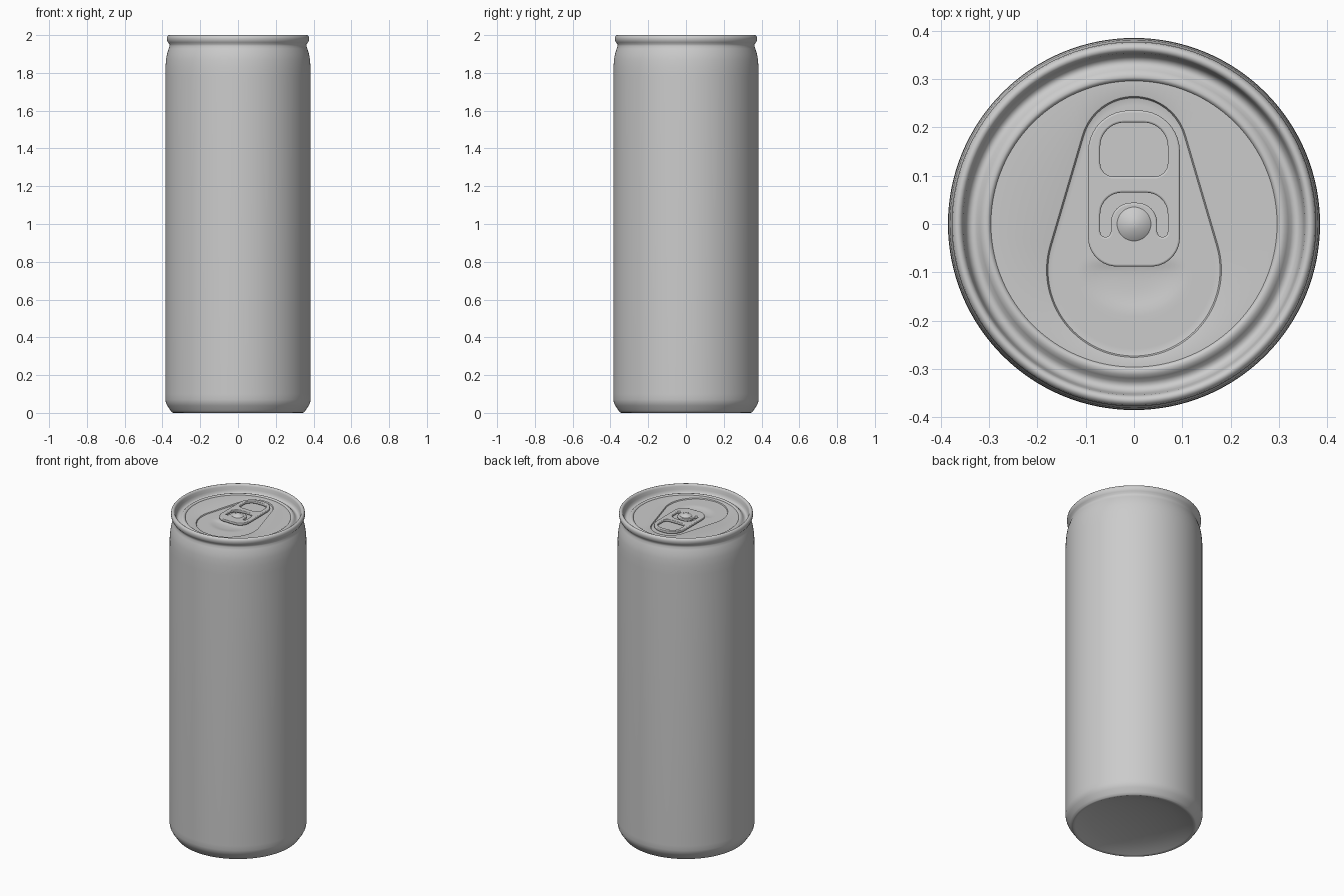
import bpy, bmesh
from math import sin, cos, pi, sqrt, hypot, exp, radians

if "Cube" in bpy.data.objects:
    bpy.data.objects.remove(bpy.data.objects["Cube"])

N = 128
PANEL = 1.960   # height of the lid panel


def finish(obj, angle=35):
    bpy.ops.object.select_all(action='DESELECT')
    obj.select_set(True)
    bpy.context.view_layer.objects.active = obj
    bpy.ops.object.shade_smooth_by_angle(angle=radians(angle))
    return obj


def loft(name, rings, start=None, end=None, angle=35):
    """Skin a stack of closed rings; start / end are optional pole points."""
    bm = bmesh.new()
    loops = [[bm.verts.new(p) for p in r] for r in rings]
    for a, b in zip(loops, loops[1:]):
        for i in range(len(a)):
            j = (i + 1) % len(a)
            bm.faces.new((a[i], a[j], b[j], b[i]))
    for pole, ring in ((start, loops[0]), (end, loops[-1])):
        if pole:
            v = bm.verts.new(pole)
            for i in range(len(ring)):
                bm.faces.new((v, ring[i], ring[(i + 1) % len(ring)]))
    bmesh.ops.recalc_face_normals(bm, faces=bm.faces)
    me = bpy.data.meshes.new(name)
    bm.to_mesh(me)
    bm.free()
    obj = bpy.data.objects.new(name, me)
    bpy.context.collection.objects.link(obj)
    return finish(obj, angle)


def circle(r, z, n=N):
    return [(r * cos(2 * pi * i / n), r * sin(2 * pi * i / n), z) for i in range(n)]


# Can wall: domed base, foot, straight side, neck, rolled rim and countersink
profile = [(.08, .048), (.16, .041), (.24, .029), (.30, .015), (.33, .004), (.342, 0),
           (.350, .003), (.358, .014), (.374, .038), (.381, .052), (.385, .07),
           (.385, .10), (.385, 1.78), (.384, 1.83), (.381, 1.87), (.376, 1.90),
           (.367, 1.928), (.362, 1.942), (.363, 1.952), (.371, 1.962), (.376, 1.972),
           (.377, 1.983), (.375, 1.993), (.369, 1.999), (.363, 2.0), (.357, 1.996),
           (.354, 1.988), (.351, 1.970), (.347, 1.956), (.340, 1.949), (.333, 1.948),
           (.326, 1.951), (.319, 1.959), (.312, 1.965), (.304, 1.967), (.299, 1.965),
           (.296, PANEL)]
loft("can_body", [circle(r, z) for r, z in profile], start=(0, 0, .05), angle=50)


# Lid panel with a sunken teardrop and a finger dimple
R1, R2, YB, H = .180, .110, -.095, .248   # big and small circle of the teardrop


def teardrop_distance(x, y):
    x, y = abs(x), y - YB
    b = (R1 - R2) / H
    a = sqrt(1 - b * b)
    k = -b * x + a * y
    if k < 0:
        return hypot(x, y) - R1
    if k > a * H:
        return hypot(x, y - H) - R2
    return x * a + y * b - R1


CY = -.02


def teardrop(offset, z, scale=1):
    pts = []
    for i in range(N):
        c, s = cos(2 * pi * i / N), sin(2 * pi * i / N)
        lo, hi = 0, .5
        for _ in range(24):
            mid = (lo + hi) / 2
            if teardrop_distance(mid * c, CY + mid * s) < offset:
                lo = mid
            else:
                hi = mid
        x, y = lo * c * scale, CY + lo * s * scale
        pts.append((x, y, z - dimple(x, y)))
    return pts


def dimple(x, y):
    d = hypot(x / .115, (y + .10) / .085)
    edge = 1 / (1 + exp((y + .085) / .006))
    return .007 * edge * max(0, 1 - d ** 4) ** 2 if d < 1 else 0


rings = [circle(.296, PANEL), teardrop(.004, PANEL), teardrop(.001, PANEL - .001),
         teardrop(-.002, PANEL - .007), teardrop(-.005, PANEL - .008)]
rings += [teardrop(-.005, PANEL - .008, 1 - k / 22) for k in range(1, 22)]
loft("lid_panel", rings, end=(0, CY, PANEL - .008))


# Pull tab: filled outline with a finger hole and a U-shaped slot
def rounded(x, y0, y1, r_bottom, r_top, steps=10):
    pts = []
    for cx, cy, r, a0 in ((x - r_bottom, y0 + r_bottom, r_bottom, -90),
                          (x - r_top, y1 - r_top, r_top, 0),
                          (-x + r_top, y1 - r_top, r_top, 90),
                          (-x + r_bottom, y0 + r_bottom, r_bottom, 180)):
        for i in range(steps + 1):
            a = radians(a0 + 90 * i / steps)
            pts.append((cx + r * cos(a), cy + r * sin(a)))
    return pts


def arch(x, top, r, foot):
    """Open arch from the right foot over to the left foot."""
    right = [(x, foot)] + [(x - r + r * cos(pi * i / 20), top - r + r * sin(pi * i / 20))
                           for i in range(11)]
    return right + [(-px, py) for px, py in reversed(right)]


def slot():
    foot, xo, xi = -.016, .070, .048
    cap = [(-(xo + xi) / 2 + (xo - xi) / 2 * cos(pi + pi * i / 8),
            foot + (xo - xi) / 2 * sin(pi + pi * i / 8)) for i in range(1, 8)]
    inner = arch(xi, .044, .042, foot)[::-1]
    return (arch(xo, .065, .045, foot) + cap + inner
            + [(-px, py) for px, py in reversed(cap)])


def plate(name, outlines, z, half, bevel):
    cu = bpy.data.curves.new(name, 'CURVE')
    cu.dimensions, cu.fill_mode = '2D', 'BOTH'
    cu.extrude, cu.bevel_depth, cu.bevel_resolution, cu.offset = half, bevel, 2, -bevel
    for pts in outlines:
        sp = cu.splines.new('POLY')
        clean = [p for i, p in enumerate(pts) if hypot(p[0] - pts[i - 1][0], p[1] - pts[i - 1][1]) > 1e-5]
        sp.points.add(len(clean) - 1)
        for q, (x, y) in zip(sp.points, clean):
            q.co = (x, y, 0, 1)
        sp.use_cyclic_u = True
    obj = bpy.data.objects.new(name, cu)
    obj.location.z = z
    bpy.context.collection.objects.link(obj)
    bpy.ops.object.select_all(action='DESELECT')
    obj.select_set(True)
    bpy.context.view_layer.objects.active = obj
    bpy.ops.object.convert(target='MESH')
    return finish(bpy.context.view_layer.objects.active)


plate("pull_tab", [rounded(.095, -.088, .235, .060, .085),
                   rounded(.070, .098, .210, .028, .050), slot()],
      PANEL + .004, .004, .004)

# Rivet holding the tab
loft("rivet", [circle(r, PANEL + z, 48) for r, z in
               ((.036, -.008), (.036, .011), (.033, .014), (.012, .023))],
     end=(0, 0, PANEL + .025))
